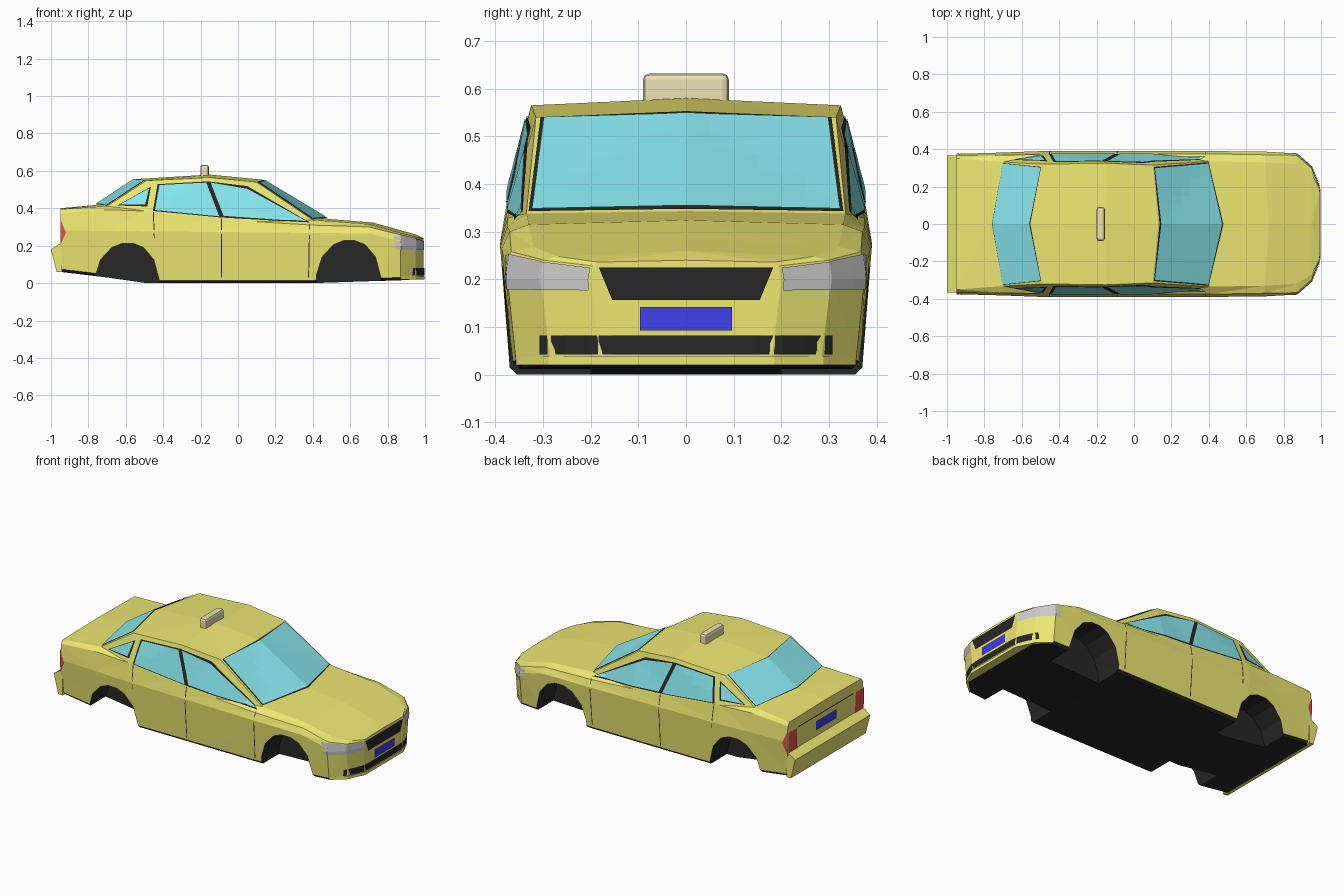
import bpy, bmesh
from mathutils import Vector
from mathutils.bvhtree import BVHTree

if "Cube" in bpy.data.objects:
    bpy.data.objects.remove(bpy.data.objects["Cube"])


def material(name, rgb):
    m = bpy.data.materials.new(name)
    m.diffuse_color = (*rgb, 1)
    m.use_nodes = True
    m.node_tree.nodes["Principled BSDF"].inputs["Base Color"].default_value = m.diffuse_color
    return m


YELLOW = material("yellow_paint", (0.85, 0.81, 0.17))
BLACK = material("black", (0.02, 0.02, 0.02))
GLASS = material("glass", (0.25, 0.82, 0.87))
GREY = material("lamp_grey", (0.58, 0.58, 0.6))
RED = material("lamp_red", (0.78, 0.08, 0.08))
BLUE = material("plate_blue", (0.05, 0.05, 0.85))
CREAM = material("sign_cream", (0.85, 0.77, 0.48))


def make(name, bm, *mats):
    me = bpy.data.meshes.new(name)
    bm.to_mesh(me)
    ob = bpy.data.objects.new(name, me)
    bpy.context.collection.objects.link(ob)
    for m in mats:
        me.materials.append(m)
    return ob


def prism(name, profile, y0, y1, mat):
    """Extrude an x,z profile from y0 to y1."""
    bm = bmesh.new()
    f = bm.faces.new([bm.verts.new((x, y0, z)) for x, z in profile])
    ext = bmesh.ops.extrude_face_region(bm, geom=[f])["geom"]
    bmesh.ops.translate(bm, vec=(0, y1 - y0, 0),
                        verts=[v for v in ext if isinstance(v, bmesh.types.BMVert)])
    bmesh.ops.recalc_face_normals(bm, faces=bm.faces)
    return make(name, bm, mat)


# Body sections: x, floor z, crease y, belt y, belt z, top edge y, top edge z, centre dx, centre z
STATIONS = [
    (-0.95, .060, .375, .365, .375, .350, .395, .00, .400),
    (-0.70, .030, .382, .368, .392, .332, .412, -.06, .418),
    (-0.49, .000, .390, .372, .385, .320, .548, -.06, .556),
    (-0.15, .000, .390, .375, .345, .325, .565, .00, .580),
    (0.10, .000, .390, .375, .328, .315, .540, .03, .553),
    (0.40, .000, .390, .375, .310, .335, .338, .08, .343),
    (0.70, .010, .387, .370, .300, .330, .315, .02, .324),
    (0.87, .015, .377, .367, .258, .320, .268, .00, .282),
    (0.95, .020, .305, .298, .240, .270, .248, .00, .260),
    (0.993, .022, .200, .194, .228, .185, .236, .00, .240),
]

# Lofted body shell
bm = bmesh.new()
rings = []
for x, zf, yc, yb, zb, yr, zr, dx, zm in STATIONS:
    half = [(yc - .035, zf), (yc - .02, zf + .015), (yc, min(.272 - .01 * x, zb - .035)),
            (yb, zb), (yr, zr)]
    ring = [(x, 0, zf)] + [(x, y, z) for y, z in half] + [(x + dx, 0, zm)]
    ring += [(x, -y, z) for y, z in reversed(half)]
    rings.append([bm.verts.new(p) for p in ring])
for a, b in zip(rings, rings[1:]):
    for i in range(len(a)):
        j = (i + 1) % len(a)
        bm.faces.new((a[i], a[j], b[j], b[i]))
bm.faces.new(rings[0])
bm.faces.new(rings[-1])
bmesh.ops.recalc_face_normals(bm, faces=bm.faces)
bmesh.ops.triangulate(bm, faces=bm.faces)
for f in bm.faces:
    f.normal_update()
    if f.normal.z < -0.5:
        f.material_index = 1
surface = BVHTree.FromBMesh(bm)
body = make("car_body", bm, YELLOW, BLACK)

# Wheel wells cut into both sides
ARCH = [(-.175, -.1), (-.175, .03), (-.145, .125), (-.085, .19), (-.03, .212),
        (.03, .212), (.085, .19), (.14, .125), (.17, .01), (.17, -.1)]
bpy.context.view_layer.objects.active = body
for cx, dz in ((-.59, 0), (.595, .015)):
    for s in (1, -1):
        cutter = prism("wheel_well_cutter", [(cx + x, z + dz) for x, z in ARCH],
                       s * .2, s * .5, BLACK)
        cutter.hide_render = True
        mod = body.modifiers.new("wheel_well", "BOOLEAN")
        mod.object, mod.operation, mod.solver = cutter, "DIFFERENCE", "EXACT"
        mod.material_mode = "TRANSFER"
        bpy.ops.object.modifier_apply(modifier=mod.name)
        bpy.data.objects.remove(cutter)


def decal(name, pts, axis, mat, lift=.004, mirror=False):
    """Lay a flat outline on the body, seen along an axis: +x, -x, +y or +z."""
    k = "xyz".index(axis[1])
    out = Vector((0, 0, 0))
    out[k] = -1 if axis[0] == "-" else 1
    others = [i for i in range(3) if i != k]
    bm = bmesh.new()
    verts = []
    for p in pts:
        co = out * 2
        co[others[0]], co[others[1]] = p
        verts.append(bm.verts.new(co))
    bm.faces.new(verts)
    for i in others:
        cuts = [n * .05 for n in range(-20, 21)]
        if i == 0:
            cuts += [s[0] for s in STATIONS]
        for c in cuts:
            if min(v.co[i] for v in bm.verts) < c < max(v.co[i] for v in bm.verts):
                co, no = Vector((0, 0, 0)), Vector((0, 0, 0))
                co[i], no[i] = c, 1
                bmesh.ops.bisect_plane(bm, geom=bm.verts[:] + bm.edges[:] + bm.faces[:],
                                       plane_co=co, plane_no=no)
    for v in bm.verts:
        hit, n, _, _ = surface.ray_cast(v.co, -out)
        if hit is None:
            hit, n, _, _ = surface.find_nearest(v.co - out * 1.5)
        v.co = hit + n * lift
    for f in bm.faces:
        f.normal_update()
        if f.normal.dot(out) < 0:
            f.normal_flip()
    ob = make(name, bm, mat)
    if mirror:
        ob.modifiers.new("mirror", "MIRROR").use_axis = (False, True, False)


def window(name, pts, axis, mirror=False, border=.008):
    """Black frame with a glass pane on top, inset towards the centre."""
    mid = sum((Vector(p) for p in pts), Vector((0, 0))) / len(pts)
    decal(name + "_frame", pts, axis, BLACK, .003, mirror)
    pane = [Vector(p) + (mid - Vector(p)).normalized() * border for p in pts]
    decal(name + "_glass", pane, axis, GLASS, .006, mirror)


# Windows
window("windscreen", [(.135, 0), (.105, .305), (.397, .33), (.476, 0), (.397, -.33), (.105, -.305)], "+z")
window("rear_window", [(-.553, 0), (-.495, .305), (-.70, .326), (-.758, 0), (-.70, -.326), (-.495, -.305)],
       "+z", border=.004)
window("rear_door_window", [(-.455, .385), (-.43, .528), (-.16, .543), (-.09, .35)], "+y", True, .012)
window("front_door_window", [(-.09, .35), (-.16, .543), (.05, .518), (.385, .322)], "+y", True, .015)
window("quarter_window", [(-.645, .414), (-.485, .409), (-.465, .515)], "+y", True, .014)

# Door seams
for i, (x0, x1, top) in enumerate(((-.45, -.455, .38), (-.09, -.09, .345), (.375, .38, .315))):
    low = .24 if i == 0 else .03
    decal(f"door_seam_{i + 1}", [(x0, low), (x0 + .005, low), (x1 + .005, top), (x1, top)],
          "+y", BLACK, .002, True)

# Nose: headlights, grilles and plate
decal("headlight", [(.83, .25), (.845, .18), (.991, .177), (.991, .224), (.94, .239), (.87, .252)],
      "+y", GREY, .004, True)
decal("grille", [(-.183, .225), (.183, .225), (.155, .157), (-.155, .157)], "+x", BLACK)
decal("lower_grille", [(-.305, .082), (.305, .082), (.305, .042), (-.305, .042)], "+x", BLACK)
decal("front_plate", [(-.097, .142), (.097, .142), (.097, .092), (-.097, .092)], "+x", BLUE, .006)

# Front lip below the lower grille
bm = bmesh.new()
lip = [(.87, .357), (.95, .289), (.998, .185)]
f = bm.faces.new([bm.verts.new((x, y, .02)) for x, y in lip + [(x, -y) for x, y in reversed(lip)]])
ext = bmesh.ops.extrude_face_region(bm, geom=[f])["geom"]
bmesh.ops.translate(bm, vec=(0, 0, .018), verts=[v for v in ext if isinstance(v, bmesh.types.BMVert)])
bmesh.ops.recalc_face_normals(bm, faces=bm.faces)
make("front_lip", bm, YELLOW)

# Tail: bumper, lamps and plate
prism("rear_bumper", [(-.94, .21), (-.955, .21), (-1, .18), (-.97, .06), (-.94, .06)], -.365, .365, YELLOW)
decal("tail_lamp_side", [(-.949, .205), (-.92, .27), (-.949, .34)], "+y", RED, .004, True)
decal("tail_lamp_rear", [(.28, .212), (.366, .212), (.368, .335), (.29, .335)], "-x", RED, .005, True)
decal("rear_plate", [(-.1, .25), (.1, .25), (.1, .305), (-.1, .305)], "-x", BLUE, .005)
decal("boot_seam", [(-.27, .332), (.27, .332), (.27, .338), (-.27, .338)], "-x", BLACK, .002)

# Roof sign
bm = bmesh.new()
bmesh.ops.create_cube(bm, size=1)
bmesh.ops.scale(bm, vec=(.045, .18, .07), verts=bm.verts)
bmesh.ops.translate(bm, vec=(-.178, 0, .597), verts=bm.verts)
edges = [e for e in bm.edges if max(v.co.z for v in e.verts) > .6]
bmesh.ops.bevel(bm, geom=edges, offset=.013, segments=2, profile=.5, affect="EDGES")
make("roof_sign", bm, CREAM)
